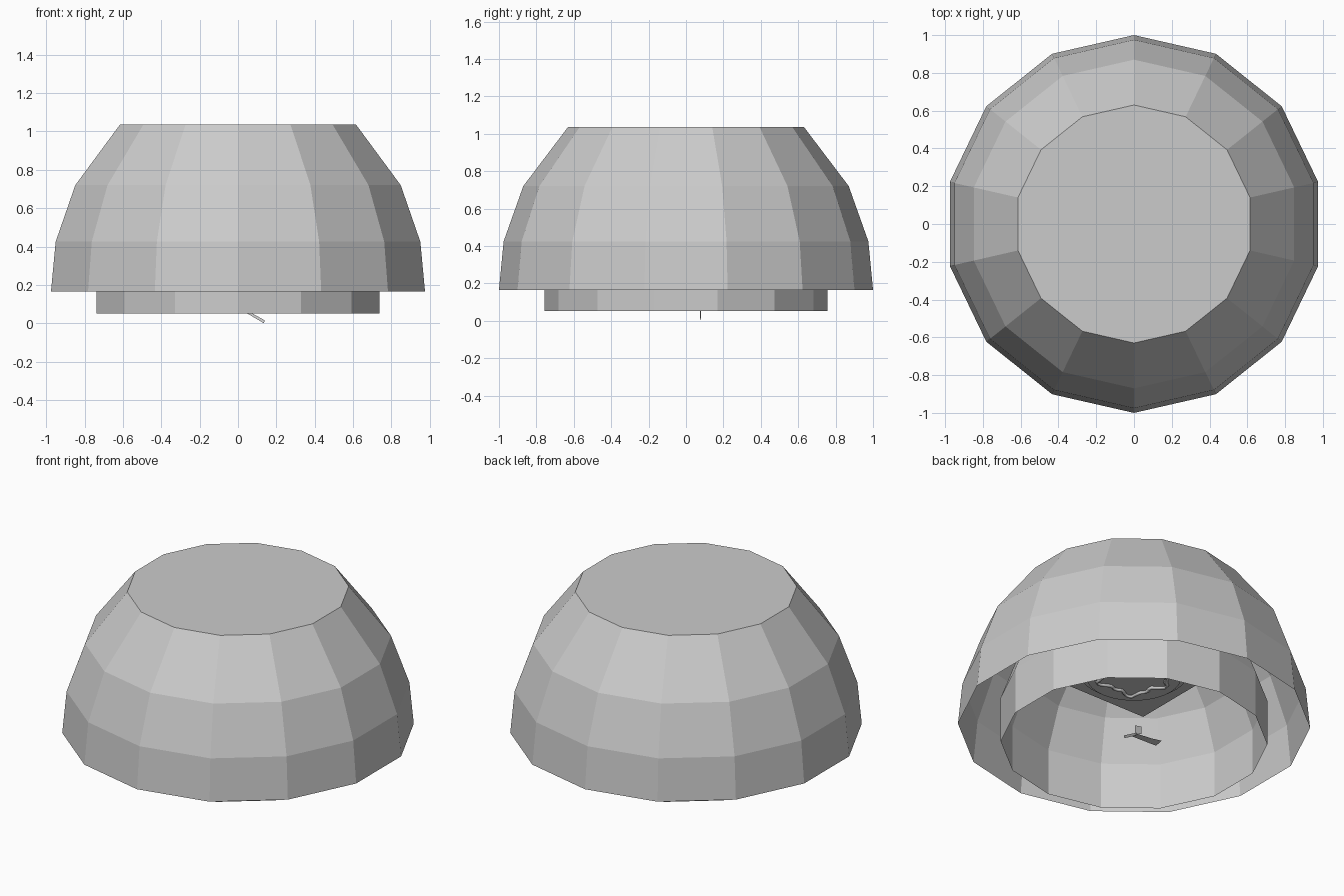
import bpy, bmesh
from math import sin, cos, pi

cube = bpy.data.objects.get("Cube")
if cube:
    bpy.data.objects.remove(cube, do_unlink=True)


def material(name, value):
    mat = bpy.data.materials.new(name)
    mat.use_nodes = True
    colour = (value, value, value, 1)
    mat.diffuse_color = colour
    mat.node_tree.nodes["Principled BSDF"].inputs["Base Color"].default_value = colour
    return mat


GREY = material("plain grey", 0.6)
SIDES = 14
# Radius and height of each ring
OUTER = [(1.0, 0.165), (0.975, 0.425), (0.87, 0.72), (0.63, 1.037)]
INNER = [(0.757, 0.052), (0.757, 0.34), (0.665, 0.59), (0.48, 0.83)]


def finish(name, bm):
    mesh = bpy.data.meshes.new(name)
    bm.to_mesh(mesh)
    bm.free()
    mesh.materials.append(GREY)
    obj = bpy.data.objects.new(name, mesh)
    bpy.context.collection.objects.link(obj)
    return obj


def dome(name, profile):
    """Open faceted shell with a flat cap."""
    bm = bmesh.new()
    rings = []
    for radius, height in profile:
        angles = [pi / 2 + 2 * pi * i / SIDES for i in range(SIDES)]
        rings.append([bm.verts.new((radius * cos(a), radius * sin(a), height))
                      for a in angles])
    for low, high in zip(rings, rings[1:]):
        for i in range(SIDES):
            j = (i + 1) % SIDES
            bm.faces.new((low[i], low[j], high[j], high[i]))
    bm.faces.new(rings[-1])
    return finish(name, bm)


def plate(name, corners):
    bm = bmesh.new()
    bm.faces.new([bm.verts.new(c) for c in corners])
    return finish(name, bm)


def disc(name, radius, depth, z):
    bm = bmesh.new()
    bmesh.ops.create_cone(bm, cap_ends=True, segments=32, radius1=radius,
                          radius2=radius, depth=depth)
    bmesh.ops.translate(bm, verts=bm.verts, vec=(0, 0, z))
    return finish(name, bm)


def tube(name, points, radius):
    """Closed low-sided tube through the points."""
    curve = bpy.data.curves.new(name, "CURVE")
    curve.dimensions = "3D"
    curve.bevel_depth = radius
    curve.bevel_resolution = 0
    spline = curve.splines.new("POLY")
    spline.points.add(len(points) - 1)
    for p, co in zip(spline.points, points):
        p.co = (*co, 1)
    spline.use_cyclic_u = True
    curve.materials.append(GREY)
    obj = bpy.data.objects.new(name, curve)
    bpy.context.collection.objects.link(obj)


# Nested shells
dome("outer_dome", OUTER)
dome("inner_dome", INNER)

# Square panel hanging inside, with a stepped disc below it
S, Z = 0.42, 0.565
plate("inner_panel", [(-S, -S, Z), (-S, S, Z), (S, S, Z), (S, -S, Z)])
disc("panel_disc", 0.31, 0.05, Z - 0.025)
disc("panel_disc_step", 0.27, 0.03, Z - 0.065)

# Wavy raised outline on the disc
wave = []
for i in range(48):
    a = 2 * pi * i / 48
    r = 0.18 + 0.025 * sin(5 * a) + 0.015 * sin(11 * a)
    wave.append((r * cos(a), r * sin(a), Z - 0.085))
tube("wavy_outline", wave, 0.012)

# Small bent blade near the opening
plate("blade_front", [(0.135, 0.075, 0.0), (0.14, 0.08, 0.015),
                      (0.05, 0.08, 0.065), (0.05, 0.075, 0.05)])
plate("blade_fin", [(0.06, 0.08, 0.06), (0.01, 0.08, 0.07),
                    (0.01, 0.08, 0.12), (0.06, 0.08, 0.11)])
plate("blade_middle", [(0.05, 0.08, 0.06), (0.05, 0.04, 0.06),
                       (-0.06, 0.03, 0.07), (-0.06, 0.08, 0.07)])
plate("blade_tip", [(-0.06, 0.03, 0.07), (-0.06, 0.08, 0.07),
                    (-0.13, 0.09, 0.075), (-0.13, 0.04, 0.065)])
